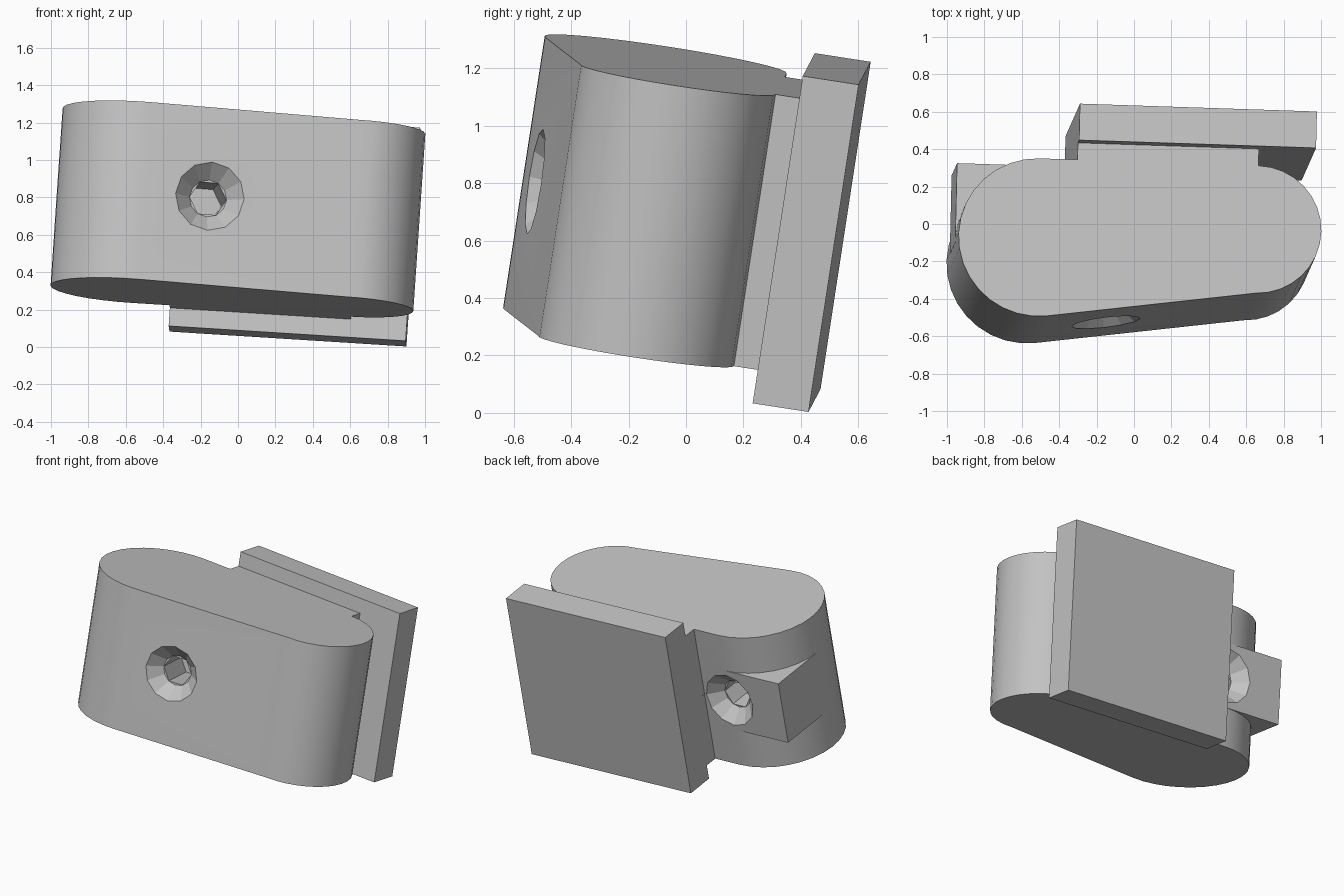
import bpy, bmesh
from math import radians, sin, cos, acos, atan2, degrees, hypot
from mathutils import Matrix, Vector

if "Cube" in bpy.data.objects:
    bpy.data.objects.remove(bpy.data.objects["Cube"], do_unlink=True)

grey = bpy.data.materials.new("plain grey")
grey.use_nodes = True
grey.diffuse_color = (0.55, 0.55, 0.55, 1)
grey.node_tree.nodes["Principled BSDF"].inputs["Base Color"].default_value = grey.diffuse_color

# Tilted frame of the whole model: length, depth, height
up = Vector((0.067, 0.151, 0.986)).normalized()
along = Vector((0.997, -0.033, -0.0627))
along = (along - up * along.dot(up)).normalized()
back = up.cross(along)
tilt = Matrix((along, back, up)).transposed().to_4x4()

MID = 0.706          # middle height of every part
BACK = 0.154         # flat back of the body
BIG, SMALL = 0.427, 0.345
big_c = Vector((-0.587, BACK - BIG))
small_c = Vector((0.584, BACK - SMALL))


def loft(name, lower, upper, matrix=Matrix()):
    """Closed solid between two matching rings of points."""
    bm = bmesh.new()
    a = [bm.verts.new(p) for p in lower]
    b = [bm.verts.new(p) for p in upper]
    bm.faces.new(a)
    bm.faces.new(b)
    for i in range(len(a)):
        j = (i + 1) % len(a)
        bm.faces.new((a[i], a[j], b[j], b[i]))
    bmesh.ops.recalc_face_normals(bm, faces=bm.faces)
    bmesh.ops.transform(bm, matrix=matrix, verts=bm.verts)
    mesh = bpy.data.meshes.new(name)
    bm.to_mesh(mesh)
    bm.free()
    mesh.materials.append(grey)
    obj = bpy.data.objects.new(name, mesh)
    bpy.context.collection.objects.link(obj)
    return obj


def prism(name, outline, half):
    return loft(name, [(x, y, MID - half) for x, y in outline],
                [(x, y, MID + half) for x, y in outline])


def block(name, x0, x1, y0, y1, half):
    return prism(name, [(x0, y0), (x1, y0), (x1, y1), (x0, y1)], half)


def arc(centre, radius, start, end, steps):
    angles = [radians(start + (end - start) * i / steps) for i in range(steps + 1)]
    return [(centre.x + radius * cos(t), centre.y + radius * sin(t)) for t in angles]


def combine(target, tool, operation):
    mod = target.modifiers.new(tool.name, "BOOLEAN")
    mod.operation, mod.solver, mod.object = operation, "EXACT", tool
    bpy.context.view_layer.objects.active = target
    bpy.ops.object.modifier_apply(modifier=mod.name)
    bpy.data.objects.remove(tool, do_unlink=True)


def ring(radius, depth, sides):
    return [(radius * cos(radians(360 * i / sides)), radius * sin(radians(360 * i / sides)), depth)
            for i in range(sides)]


def drill(target, centre, turn):
    """Countersunk hole with a hexagonal socket, sunk along the turned axis."""
    place = (Matrix.Translation(centre) @ Matrix.Rotation(radians(turn), 4, "Z")
             @ Matrix.Rotation(radians(-90), 4, "X"))
    combine(target, loft("countersink", ring(0.205, -0.02, 12), ring(0.1, 0.085, 12), place), "DIFFERENCE")
    combine(target, loft("socket", ring(0.099, 0.05, 6), ring(0.099, 0.32, 6), place), "DIFFERENCE")


# Body: big round end, slanted front, small round end, neck at the back
corner = Vector((small_c.x, small_c.y - SMALL))
d = corner - big_c
tangent = degrees(atan2(d.y, d.x) - acos(BIG / hypot(d.x, d.y))) + 360
big_arc = arc(big_c, BIG, 90, tangent, 17)
outline = big_arc + arc(small_c, SMALL, -90, 90, 16)
outline += [(small_c.x, 0.245), (-0.386, 0.245), (-0.386, BACK)]
body = prism("body", outline, 0.48)

# Square lug on the back of the big end
combine(body, block("side_lug", big_c.x - BIG, -0.5, big_c.y, BACK, 0.2185), "UNION")

# Front hole, square to the slanted face, and back hole beside the lug
touch = Vector(big_arc[-1])
slope = (corner - touch).normalized()
front = touch + slope * ((-0.183 - touch.x) / slope.x)
drill(body, (front.x, front.y, MID), degrees(atan2(slope.y, slope.x)))
drill(body, (big_c.x, BACK, MID), 180)

# Mounting plate behind the neck
plate = block("back_plate", -0.386, 0.884, 0.245, 0.442, 0.578)

for obj in (body, plate):
    obj.matrix_world = tilt

# Smooth round ends, crisp edges
bpy.ops.object.select_all(action="DESELECT")
body.select_set(True)
bpy.context.view_layer.objects.active = body
bpy.ops.object.shade_smooth_by_angle(angle=radians(20))
